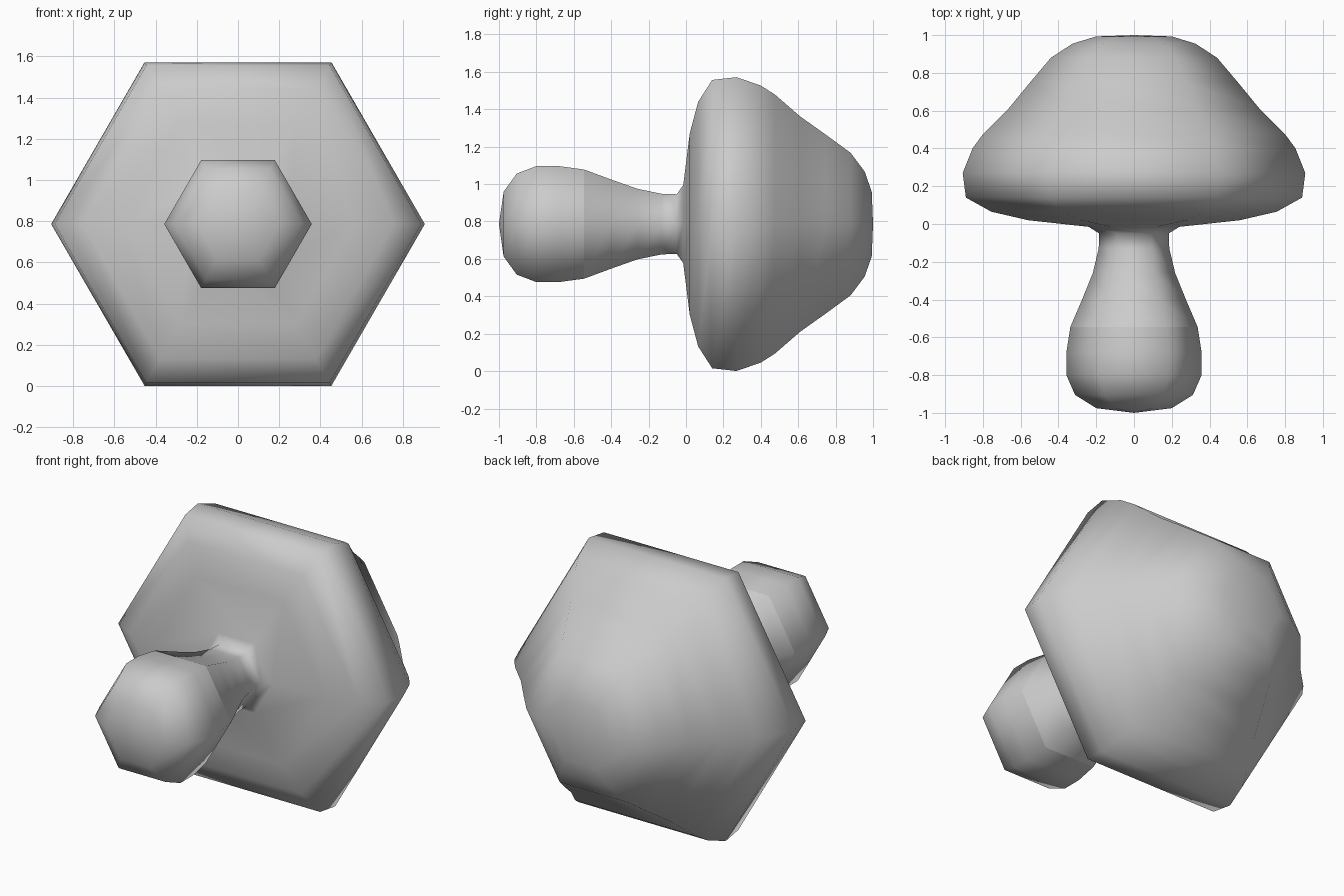
import bpy, bmesh, math

if "Cube" in bpy.data.objects:
    bpy.data.objects.remove(bpy.data.objects["Cube"])

SIDES = 6
AXIS_Z = 0.786


def lathe(name, profile, tip_first=False, tip_last=False):
    """Hexagonal turning around the y axis; profile is (y, corner radius)."""
    bm = bmesh.new()
    rings = []
    for y, r in profile:
        ring = []
        for i in range(SIDES):
            a = 2 * math.pi * i / SIDES
            ring.append(bm.verts.new((r * math.cos(a), y, AXIS_Z + r * math.sin(a))))
        rings.append(ring)
    for a, b in zip(rings, rings[1:]):
        for i in range(SIDES):
            j = (i + 1) % SIDES
            bm.faces.new((a[i], a[j], b[j], b[i]))
    # Shallow pointed ends
    for use, ring, y in ((tip_first, rings[0], -1.0), (tip_last, rings[-1], 1.0)):
        if use:
            tip = bm.verts.new((0, y, AXIS_Z))
            for i in range(SIDES):
                bm.faces.new((ring[i], ring[(i + 1) % SIDES], tip))
    bmesh.ops.recalc_face_normals(bm, faces=bm.faces)
    # Open shells: make sure the sides face away from the axis
    side = max(bm.faces, key=lambda f: f.calc_area())
    c = side.calc_center_median()
    if side.normal.x * c.x + side.normal.z * (c.z - AXIS_Z) < 0:
        bmesh.ops.reverse_faces(bm, faces=bm.faces)
    mesh = bpy.data.meshes.new(name)
    bm.to_mesh(mesh)
    bm.free()
    for p in mesh.polygons:
        p.use_smooth = True
    obj = bpy.data.objects.new(name, mesh)
    bpy.context.collection.objects.link(obj)
    return obj


# Rounded bulb at the front end of the stem (crease where it meets the stem)
lathe("stem_bulb", [(-0.975, 0.20), (-0.905, 0.312), (-0.80, 0.358),
                    (-0.68, 0.358), (-0.545, 0.337)], tip_first=True)

# Tapered stem flowing into the wide domed cap
lathe("stem_and_cap", [(-0.545, 0.337), (-0.40, 0.275), (-0.26, 0.218),
                       (-0.13, 0.187), (-0.05, 0.184), (-0.015, 0.24),
                       (0.02, 0.56), (0.065, 0.755), (0.14, 0.89),
                       (0.27, 0.907), (0.40, 0.855), (0.475, 0.80),
                       (0.61, 0.665), (0.75, 0.55), (0.88, 0.44),
                       (0.955, 0.325), (0.993, 0.20)], tip_last=True)
